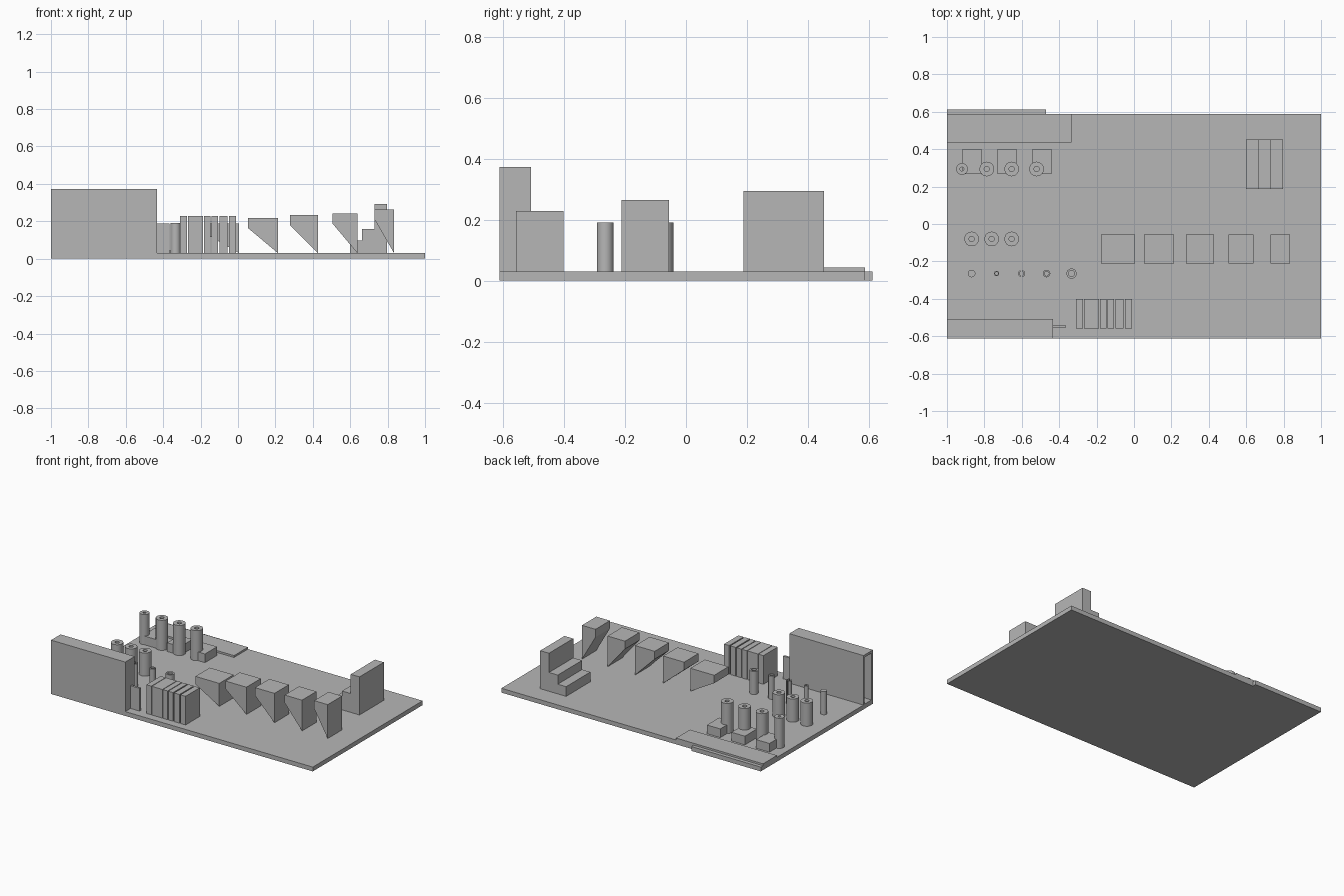
import bpy, bmesh, math

cube = bpy.data.objects.get("Cube")
if cube:
    bpy.data.objects.remove(cube, do_unlink=True)

grey = bpy.data.materials.new("plain_grey")
grey.use_nodes = True
colour = (0.47, 0.47, 0.47, 1)
grey.diffuse_color = colour
grey.node_tree.nodes["Principled BSDF"].inputs["Base Color"].default_value = colour

BASE = 0.03  # top of the plate


def add(name, bm):
    bmesh.ops.recalc_face_normals(bm, faces=bm.faces)
    mesh = bpy.data.meshes.new(name)
    bm.to_mesh(mesh)
    bm.free()
    mesh.materials.append(grey)
    obj = bpy.data.objects.new(name, mesh)
    bpy.context.collection.objects.link(obj)
    return obj


def prism(name, profile, y0, y1):
    """Extrude an x-z outline along y."""
    bm = bmesh.new()
    face = bm.faces.new([bm.verts.new((x, y0, z)) for x, z in profile])
    out = bmesh.ops.extrude_face_region(bm, geom=[face])["geom"]
    moved = [v for v in out if isinstance(v, bmesh.types.BMVert)]
    bmesh.ops.translate(bm, verts=moved, vec=(0, y1 - y0, 0))
    return add(name, bm)


def box(name, x0, x1, y0, y1, z0, z1):
    return prism(name, [(x0, z0), (x1, z0), (x1, z1), (x0, z1)], y0, y1)


def cut(obj, cutter):
    mod = obj.modifiers.new("cut", "BOOLEAN")
    mod.operation, mod.solver, mod.object = "DIFFERENCE", "EXACT", cutter
    cutter.hide_render = True
    cutter.hide_set(True)


def post(name, x, y, radius, hole, top):
    """Round post, with a bore down to the plate when hole is above zero."""
    rings = [(radius, BASE), (radius, top)]
    if hole:
        rings += [(hole, top), (hole, BASE)]
    n = 32
    bm = bmesh.new()
    loops = [[bm.verts.new((x + r * math.cos(math.tau * i / n),
                            y + r * math.sin(math.tau * i / n), z))
              for i in range(n)] for r, z in rings]
    pairs = list(zip(loops, loops[1:]))
    if hole:
        pairs.append((loops[-1], loops[0]))
    else:
        bm.faces.new(loops[0])
        bm.faces.new(loops[1])
    for a, b in pairs:
        for i in range(n):
            j = (i + 1) % n
            bm.faces.new([a[i], a[j], b[j], b[i]])
    obj = add(name, bm)
    bpy.ops.object.select_all(action="DESELECT")
    obj.select_set(True)
    bpy.context.view_layer.objects.active = obj
    bpy.ops.object.shade_smooth_by_angle()
    return obj


# Plate and the thin layers at its back edge
box("base_plate", -1, 1, -0.612, 0.587, 0, BASE)
box("rear_ledge", -1, -0.47, 0.587, 0.612, 0, BASE)
box("raised_strip", -1, -0.335, 0.435, 0.587, BASE, 0.043)

# Hollow wall with a small fin on its inner end
wall = box("hollow_wall", -1, -0.433, -0.612, -0.509, 0, 0.372)
cut(wall, box("wall_cutter", -1.1, -0.45, -0.597, -0.523, 0.032, 0.355))
box("wall_fin", -0.433, -0.365, -0.555, -0.54, BASE, 0.187)

# Row of slabs with widening gaps
slabs = [(-0.31, -0.272), (-0.268, -0.187), (-0.183, -0.147),
         (-0.142, -0.106), (-0.098, -0.057), (-0.049, -0.01)]
for i, (x0, x1) in enumerate(slabs):
    box(f"gap_slab_{i + 1}", x0, x1, -0.558, -0.402, BASE, 0.228)

# Overhanging wedges, each steeper than the last
wedges = [(-0.177, 0.005, 30), (0.053, 0.213, 40), (0.278, 0.427, 45),
          (0.505, 0.638, 50), (0.73, 0.834, 60)]
for i, (x0, x1, angle) in enumerate(wedges):
    low = BASE + (x1 - x0) * math.tan(math.radians(angle))
    prism(f"overhang_{i + 1}",
          [(x1, BASE), (x1, low + 0.054), (x0, low + 0.054), (x0, low)],
          -0.212, -0.055)

# Staircase
prism("staircase", [(0.599, BASE), (0.797, BASE), (0.797, 0.293), (0.73, 0.293),
                    (0.73, 0.16), (0.663, 0.16), (0.663, 0.097), (0.599, 0.097)],
      0.188, 0.453)

# Low blocks behind the tall posts
for i in range(3):
    x = -0.918 + 0.188 * i
    box(f"low_block_{i + 1}", x, x + 0.102, 0.268, 0.4, BASE, 0.09)

# Tall bored posts
for i in range(4):
    post(f"tall_post_{i + 1}", -0.92 + 0.133 * i, 0.294,
         0.039 if i else 0.031, 0.014 if i else 0.01, 0.238)

# Medium bored posts
for i in range(3):
    post(f"medium_post_{i + 1}", -0.868 + 0.107 * i, -0.08, 0.039, 0.014, 0.19)

# Thin pins and tubes, the middle one split in half
pins = [(0.02, 0), (0.014, 0.008), (0.019, 0.011), (0.02, 0.012), (0.027, 0.016)]
for i, (radius, hole) in enumerate(pins):
    x = -0.868 + 0.1335 * i
    pin = post(f"thin_pin_{i + 1}", x, -0.265, radius, hole, 0.19)
    if i == 2:
        cut(pin, box("pin_cutter", x - 0.005, x + 0.005, -0.3, -0.23, BASE - 0.01, 0.2))
